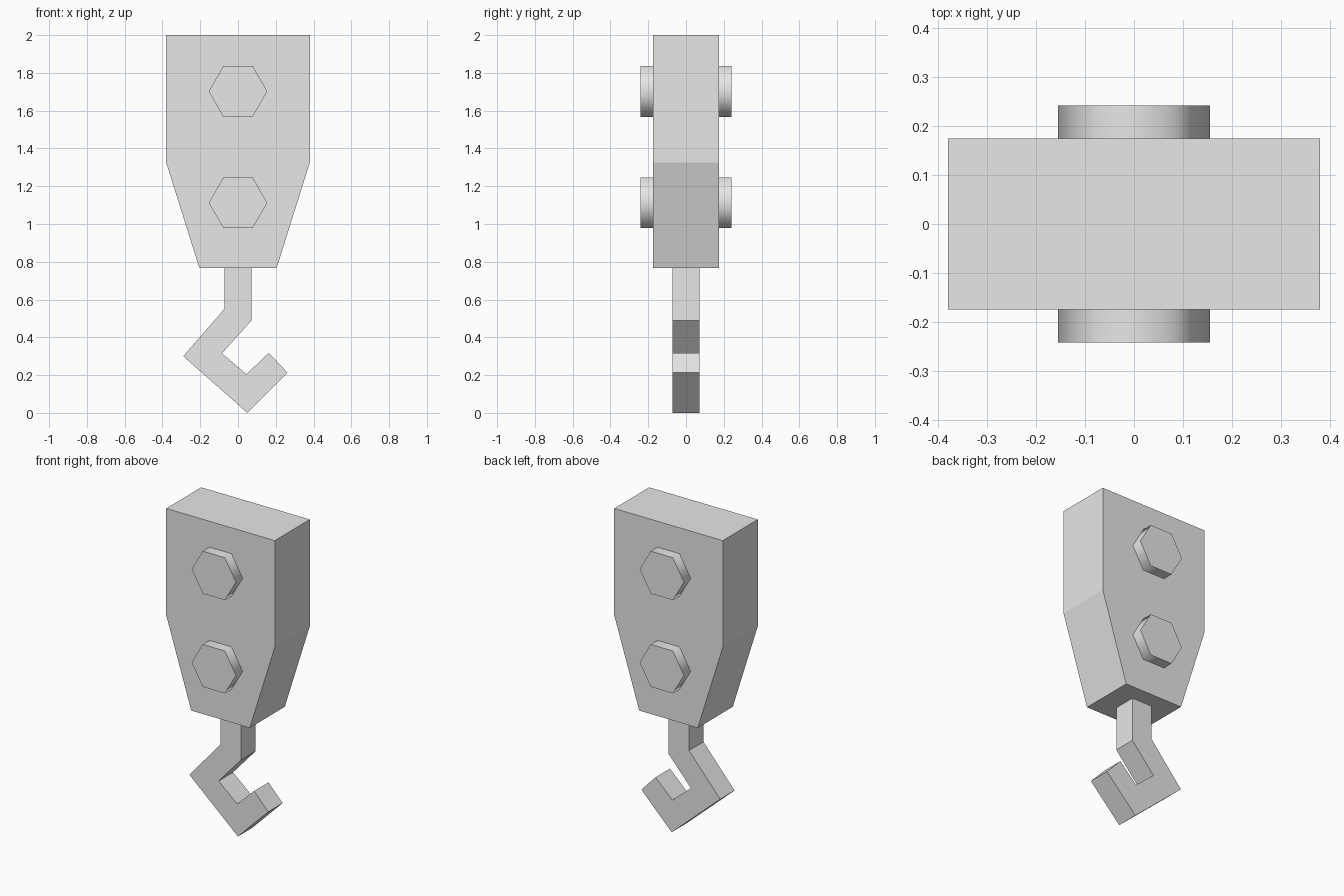
import bpy, bmesh, math

old = bpy.data.objects.get("Cube")
if old:
    bpy.data.objects.remove(old, do_unlink=True)

grey = bpy.data.materials.new("light_grey")
grey.use_nodes = True
colour = (0.8, 0.8, 0.8, 1)
grey.diffuse_color = colour
grey.node_tree.nodes["Principled BSDF"].inputs["Base Color"].default_value = colour


def prism(name, outline, half_depth):
    """Extrude an x-z outline evenly to both sides of y = 0."""
    bm = bmesh.new()
    face = bm.faces.new([bm.verts.new((x, -half_depth, z)) for x, z in outline])
    ext = bmesh.ops.extrude_face_region(bm, geom=[face])
    moved = [v for v in ext["geom"] if isinstance(v, bmesh.types.BMVert)]
    bmesh.ops.translate(bm, verts=moved, vec=(0, 2 * half_depth, 0))
    bmesh.ops.recalc_face_normals(bm, faces=bm.faces)
    mesh = bpy.data.meshes.new(name)
    bm.to_mesh(mesh)
    bm.free()
    mesh.materials.append(grey)
    obj = bpy.data.objects.new(name, mesh)
    bpy.context.collection.objects.link(obj)
    return obj


# Tapered pulley housing
right_side = [(0.38, 2.0), (0.38, 1.325), (0.205, 0.768)]
prism("block_housing", right_side + [(-x, z) for x, z in reversed(right_side)], 0.175)

# Angular hook with its shank
prism("hook", [(-0.072, 0.768), (-0.072, 0.55), (-0.29, 0.3), (0.05, 0.0),
               (0.262, 0.213), (0.163, 0.318), (0.045, 0.205), (-0.085, 0.315),
               (0.072, 0.49), (0.072, 0.768)], 0.072)

# Hexagonal pins through the housing, rounded shading on their sides
for name, height in (("upper_pin", 1.702), ("lower_pin", 1.112)):
    hexagon = [(0.155 * math.cos(i * math.pi / 3),
                height + 0.155 * math.sin(i * math.pi / 3)) for i in range(6)]
    pin = prism(name, hexagon, 0.242)
    bpy.ops.object.select_all(action="DESELECT")
    pin.select_set(True)
    bpy.context.view_layer.objects.active = pin
    bpy.ops.object.shade_smooth_by_angle(angle=math.radians(70))
